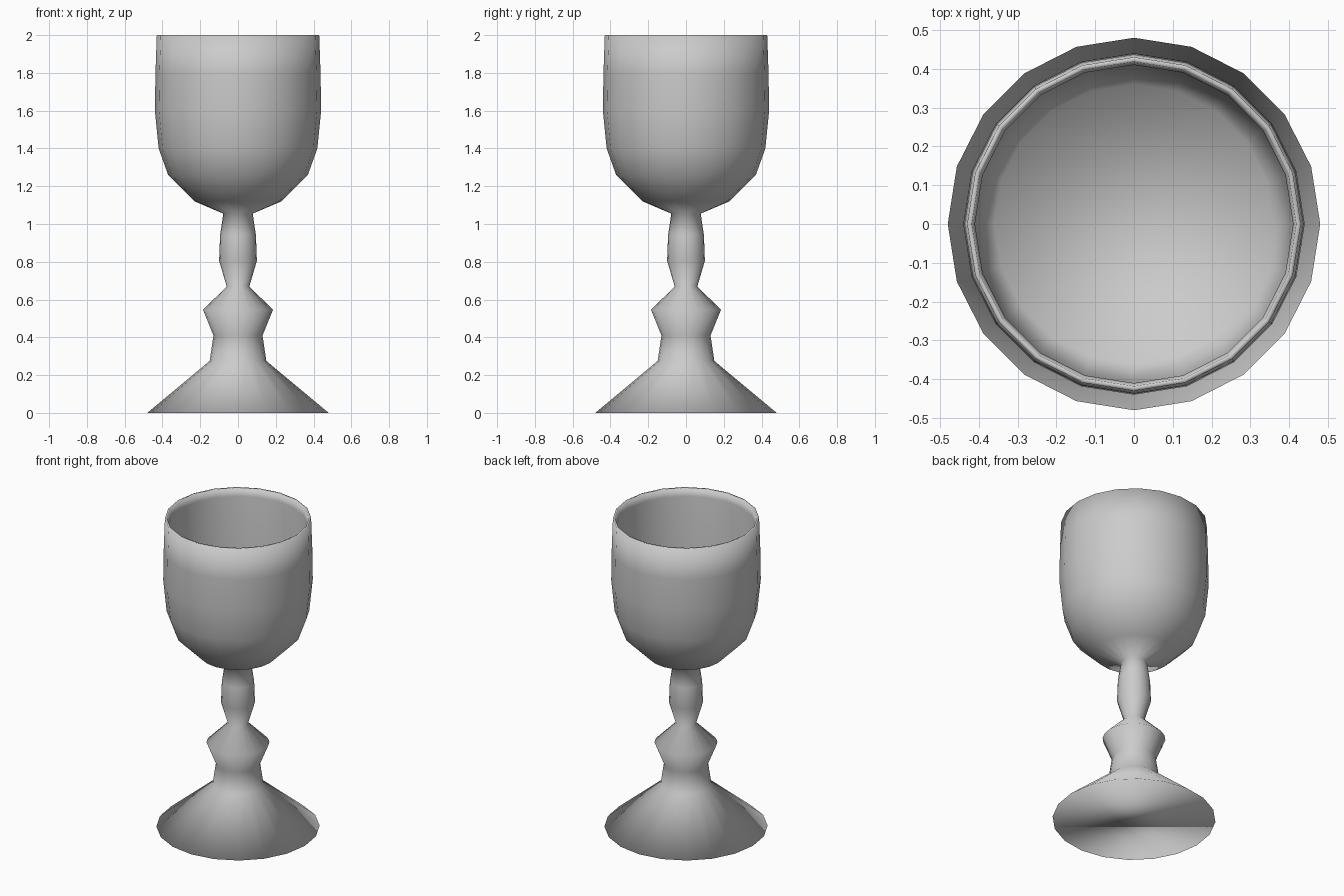
import bpy, bmesh
from math import cos, sin, tau

if "Cube" in bpy.data.objects:
    bpy.data.objects.remove(bpy.data.objects["Cube"])

SIDES = 20

# Foot and stem, outer bowl, then over the rim and down inside (radius, height)
foot_and_stem = [(0.48, 0.0), (0.15, 0.275), (0.13, 0.41), (0.185, 0.545),
                 (0.06, 0.67), (0.10, 0.805), (0.095, 0.94), (0.078, 1.055)]
bowl_outside = [(0.23, 1.12), (0.37, 1.26), (0.42, 1.40), (0.44, 1.60),
                (0.437, 1.80), (0.43, 2.0)]
bowl_inside = [(0.418, 2.0), (0.41, 1.95), (0.418, 1.60), (0.402, 1.40), (0.36, 1.27)]


def lathe(name, profile):
    """Spin a profile round z, closing both ends with a flat cap."""
    bm = bmesh.new()
    rings = [[bm.verts.new((r * cos(tau * i / SIDES), r * sin(tau * i / SIDES), z))
              for i in range(SIDES)] for r, z in profile]
    for low, high in zip(rings, rings[1:]):
        for i in range(SIDES):
            j = (i + 1) % SIDES
            bm.faces.new((low[i], low[j], high[j], high[i]))
    bm.faces.new(rings[0][::-1])   # underside of the foot
    bm.faces.new(rings[-1])        # floor of the bowl
    for face in bm.faces:
        face.smooth = True
    mesh = bpy.data.meshes.new(name)
    bm.to_mesh(mesh)
    bm.free()
    obj = bpy.data.objects.new(name, mesh)
    bpy.context.collection.objects.link(obj)
    return obj


lathe("goblet", foot_and_stem + bowl_outside + bowl_inside)
